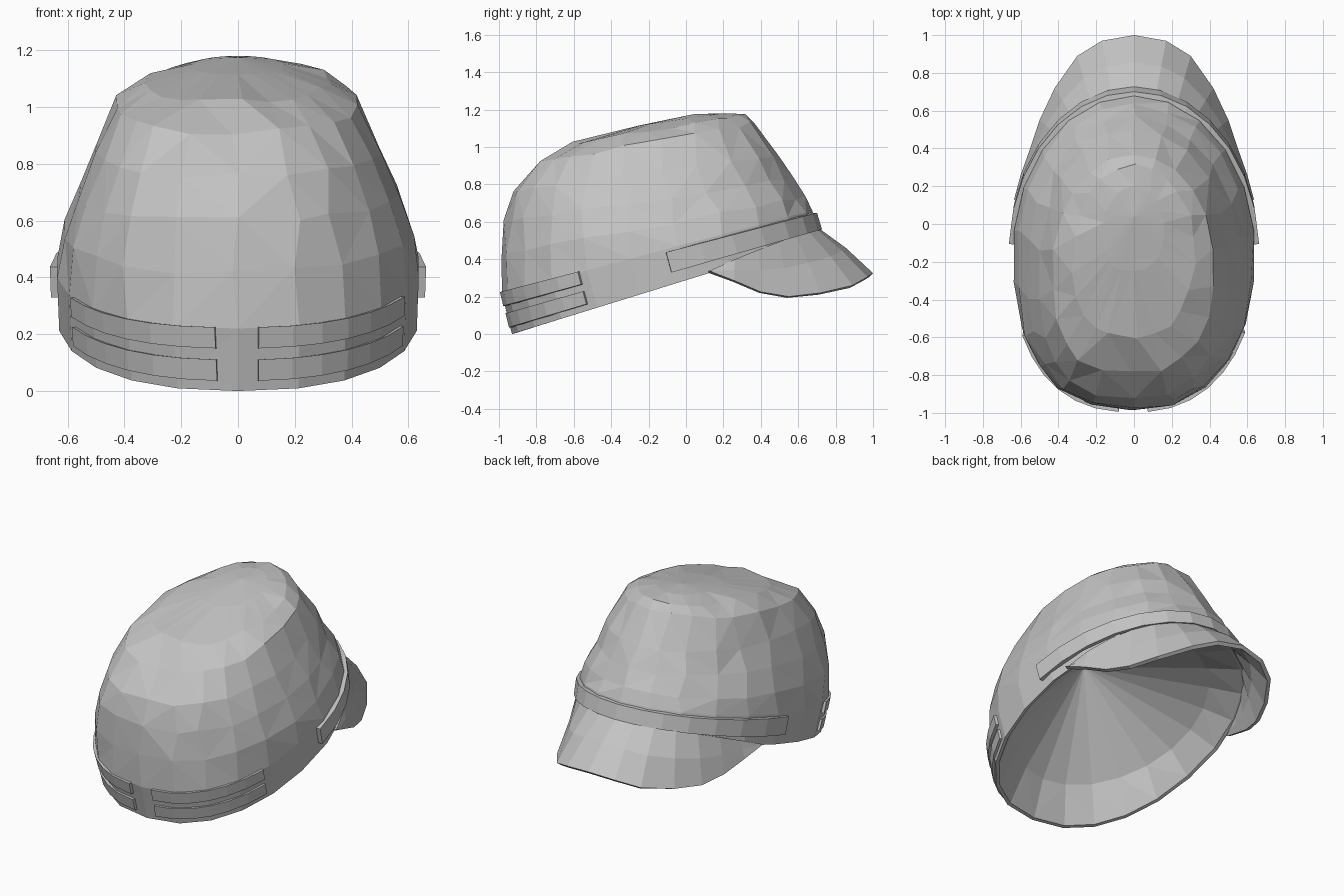
import bpy, bmesh, math, random
from mathutils import Vector

random.seed(4)
if "Cube" in bpy.data.objects:
    bpy.data.objects.remove(bpy.data.objects["Cube"], do_unlink=True)

grey = bpy.data.materials.new("cloth grey")
grey.use_nodes = True
colour = (0.55, 0.55, 0.55, 1)
grey.diffuse_color = colour
grey.node_tree.nodes["Principled BSDF"].inputs["Base Color"].default_value = colour

# Crown rings: back y, back z, front y, front z, half width
RINGS = [
    (-0.93, 0.00, 0.72, 0.51, 0.635),
    (-0.985, 0.22, 0.675, 0.66, 0.642),
    (-0.985, 0.42, 0.63, 0.735, 0.622),
    (-0.965, 0.60, 0.565, 0.83, 0.57),
    (-0.93, 0.76, 0.49, 0.95, 0.51),
    (-0.79, 0.91, 0.37, 1.13, 0.43),
    (-0.60, 1.025, 0.31, 1.17, 0.32),
    (-0.25, 1.115, 0.20, 1.18, 0.16),
]
SIDES = 22


def surface(level, angle, out=0.0):
    """Point on the crown; the angle is 90 degrees at the bill."""
    i = min(int(level), len(RINGS) - 2)
    t = level - i
    by, bz, fy, fz, w = [a + (b - a) * t for a, b in zip(RINGS[i], RINGS[i + 1])]
    c, s = math.cos(angle), math.sin(angle)
    ec, es = (1, 1) if s > 0 else (0.86, 0.91)
    if s < 0 and c < 0:  # the right rear of the crown is fuller
        ec, es = ec - 0.045 * min(level, 4), es - 0.045 * min(level, 4)
    c = math.copysign(abs(c) ** ec, c)
    s = math.copysign(abs(s) ** es, s)
    mid, half = (fy + by) / 2, (fy - by) / 2
    y = mid + half * s
    z = bz + (fz - bz) * (y - by) / (fy - by)
    return Vector(((w + out) * c, mid + (half + out) * s, z))


def finish(bm, name):
    bmesh.ops.recalc_face_normals(bm, faces=bm.faces)
    mesh = bpy.data.meshes.new(name)
    bm.to_mesh(mesh)
    bm.free()
    mesh.materials.append(grey)
    obj = bpy.data.objects.new(name, mesh)
    bpy.context.collection.objects.link(obj)
    return obj


def bridge(bm, a, b, closed=True):
    n = len(a)
    for i in range(n if closed else n - 1):
        j = (i + 1) % n
        bm.faces.new((a[i], a[j], b[j], b[i]))


def fan(bm, ring, point):
    tip = bm.verts.new(point)
    for i, v in enumerate(ring):
        bm.faces.new((v, ring[(i + 1) % len(ring)], tip))


# Crown with a faceted shell
bm = bmesh.new()
angles = [math.tau * (i + 0.5) / SIDES for i in range(SIDES)]
rows = []
for k in range(len(RINGS)):
    row = []
    for a in angles:
        j = 0.011 if 2 <= k < 7 else 0
        p = surface(k, a + random.uniform(-3, 3) * j)
        p += Vector([random.uniform(-j, j) for _ in range(3)])
        row.append(bm.verts.new(p))
    rows.append(row)
for lower, upper in zip(rows, rows[1:]):
    bridge(bm, lower, upper)
fan(bm, rows[-1], (0, 0.04, 1.175))

# Lining: a sloping wall, wider at the front, rising to a peak at the rear
inner_rim = [bm.verts.new(surface(0, a, -0.02) + Vector((0, 0, 0.005))) for a in angles]
lining = []
for a in angles:
    y = -0.21 + 0.62 * math.sin(a)
    lining.append(bm.verts.new((0.54 * math.cos(a), y, 0.487 + 0.31 * y)))
bridge(bm, rows[0], inner_rim)
bridge(bm, inner_rim, lining)
fan(bm, lining, (0.03, -0.42, 0.80))
bmesh.ops.triangulate(bm, faces=bm.faces, quad_method='SHORT_EDGE')
finish(bm, "crown")

# Bill: outer edge from the centre to one side, mirrored across x
EDGE = [(0, 1.0, 0.325), (0.17, 0.97, 0.305), (0.3, 0.89, 0.26), (0.42, 0.72, 0.22),
        (0.5, 0.55, 0.20), (0.55, 0.40, 0.225), (0.6, 0.26, 0.285), (0.635, 0.13, 0.335)]
EDGE = [(-x, y, z) for x, y, z in EDGE[:0:-1]] + EDGE
bm = bmesh.new()
outer, middle, inner = [], [], []
for i, e in enumerate(EDGE):
    side = abs(i - 7) / 7
    root = surface(0.36 - 0.3 * side ** 3, math.radians(90 - (i - 7) * 74 / 7), 0.008)
    e = Vector(e)
    outer.append(bm.verts.new(e))
    middle.append(bm.verts.new((root + e) / 2 + Vector((0, 0, 0.015 * (1 - side)))))
    inner.append(bm.verts.new(root))
bridge(bm, outer, middle, False)
bridge(bm, middle, inner, False)
bill = finish(bm, "bill")
if sum(p.normal.z for p in bill.data.polygons) < 0:
    bill.data.flip_normals()
solid = bill.modifiers.new("thickness", 'SOLIDIFY')
solid.thickness = 0.025
solid.offset = -1


# Straps: a rectangular section swept along the crown
def strap(name, start, end, low, high, steps, out):
    bm = bmesh.new()
    sections = []
    for i in range(steps + 1):
        a = math.radians(start + (end - start) * i / steps)
        corners = ((low, -0.01), (high, -0.01), (high, out), (low, out))
        sections.append([bm.verts.new(surface(l, a, o)) for l, o in corners])
    for s, t in zip(sections, sections[1:]):
        bridge(bm, s, t)
    bm.faces.new(sections[0])
    bm.faces.new(sections[-1])
    finish(bm, name)


strap("front_strap", 3, 177, 0.33, 0.92, 14, 0.022)
for side, start, end in (("left", -85.5, -28), ("right", -94.5, -152)):
    strap("back_upper_strap_" + side, start, end, 0.68, 1.02, 6, 0.012)
    strap("back_lower_strap_" + side, start, end, 0.16, 0.5, 6, 0.01)
